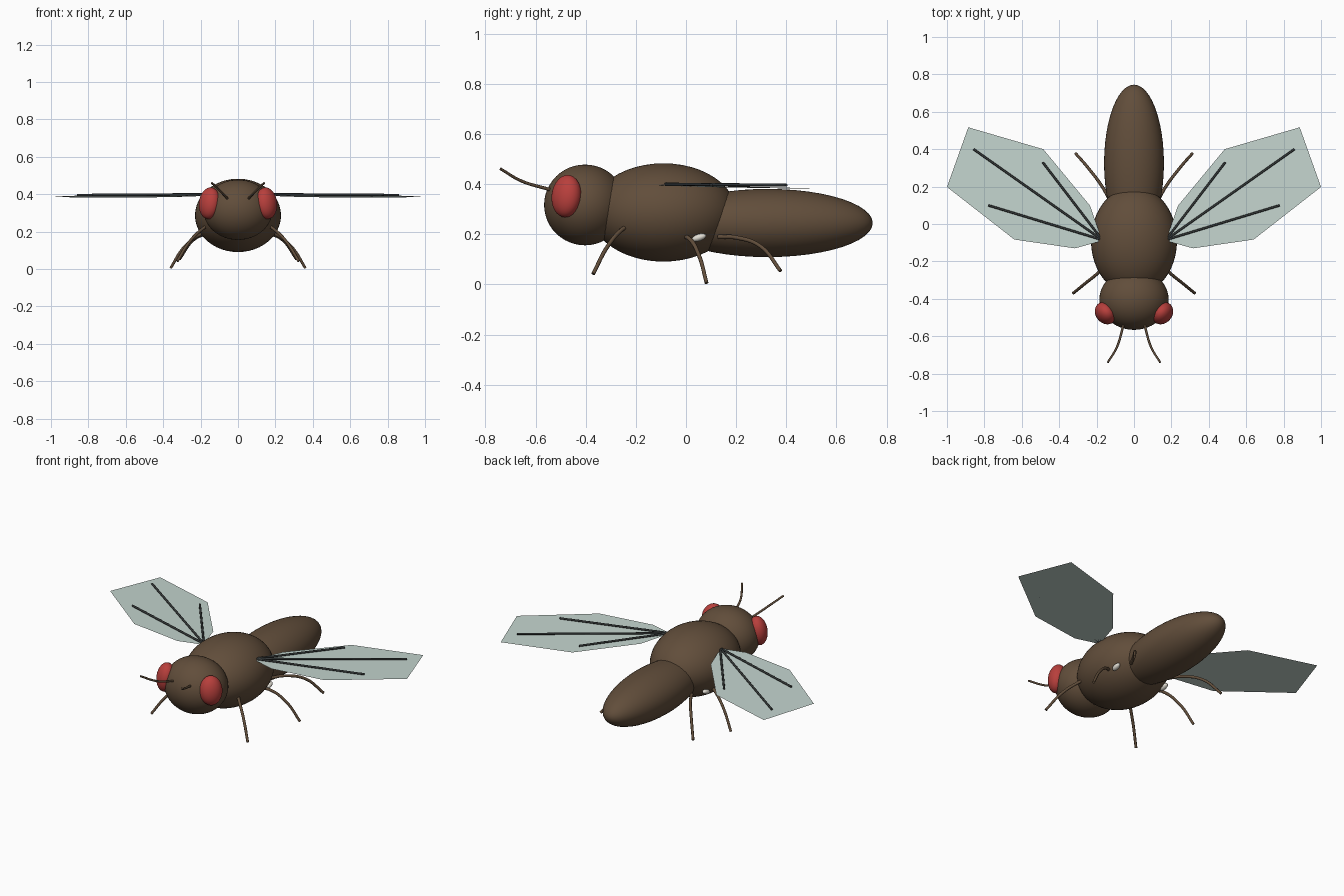
import bpy, bmesh
from math import radians
from mathutils import Vector

if "Cube" in bpy.data.objects:
    bpy.data.objects.remove(bpy.data.objects["Cube"])


def material(name, r, g, b):
    m = bpy.data.materials.new(name)
    m.diffuse_color = (r, g, b, 1)
    m.use_nodes = True
    m.node_tree.nodes["Principled BSDF"].inputs["Base Color"].default_value = m.diffuse_color
    return m


BROWN = material("brown", 0.12, 0.075, 0.043)
RED = material("red", 0.48, 0.05, 0.045)
MEMBRANE = material("membrane", 0.55, 0.66, 0.62)
VEIN = material("vein", 0.035, 0.04, 0.04)
PALE = material("pale", 0.75, 0.72, 0.65)


def ellipsoid(name, loc, radii, mat, rot=(0, 0, 0), seg=48, rings=24):
    bpy.ops.mesh.primitive_uv_sphere_add(segments=seg, ring_count=rings, location=loc,
                                         rotation=[radians(a) for a in rot])
    ob = bpy.context.object
    ob.name = name
    ob.scale = radii
    bpy.ops.object.shade_smooth()
    ob.data.materials.append(mat)
    return ob


def tube(name, pts, radius, mat, taper=1.0, smooth=True):
    cu = bpy.data.curves.new(name, 'CURVE')
    cu.dimensions = '3D'
    cu.bevel_depth = radius
    cu.bevel_resolution = 2
    cu.use_fill_caps = True
    cu.resolution_u = 8
    sp = cu.splines.new('BEZIER')
    sp.bezier_points.add(len(pts) - 1)
    for i, (bp, p) in enumerate(zip(sp.bezier_points, pts)):
        bp.co = p
        kind = 'AUTO' if smooth else 'VECTOR'
        bp.handle_left_type = bp.handle_right_type = kind
        bp.radius = 1 + (taper - 1) * i / (len(pts) - 1)
    cu.materials.append(mat)
    ob = bpy.data.objects.new(name, cu)
    bpy.context.collection.objects.link(ob)
    return ob


def sheet(name, pts, mat):
    me = bpy.data.meshes.new(name)
    bm = bmesh.new()
    bm.faces.new([bm.verts.new(p) for p in pts])
    bm.normal_update()
    for f in bm.faces:
        if f.normal.z < 0:
            f.normal_flip()
    bm.to_mesh(me)
    bm.free()
    me.materials.append(mat)
    ob = bpy.data.objects.new(name, me)
    bpy.context.collection.objects.link(ob)
    return ob


# body
ellipsoid("head", (0, -0.403, 0.317), (0.185, 0.163, 0.161), BROWN)
ellipsoid("thorax", (0, -0.09, 0.287), (0.23, 0.29, 0.196), BROWN)
ellipsoid("abdomen", (0, 0.325, 0.245), (0.16, 0.42, 0.136), BROWN)

# right-hand paths, mirrored below
LEGS = {
    "front_leg": [(0.15, -0.22, 0.24), (0.19, -0.26, 0.215), (0.26, -0.317, 0.145), (0.325, -0.37, 0.042)],
    "middle_leg": [(0.15, -0.02, 0.19), (0.20, 0.01, 0.185), (0.29, 0.052, 0.115), (0.36, 0.082, 0.006)],
    "hind_leg": [(0.13, 0.13, 0.19), (0.17, 0.20, 0.187), (0.245, 0.30, 0.15), (0.312, 0.377, 0.054)],
}
ANTENNA = [(0.05, -0.51, 0.37), (0.062, -0.56, 0.383), (0.09, -0.655, 0.412), (0.14, -0.74, 0.461)]
WING = [(0.17, -0.09, 0.396), (0.316, -0.13, 0.395), (0.64, -0.083, 0.394), (1.0, 0.198, 0.391),
        (0.886, 0.517, 0.383), (0.485, 0.40, 0.383), (0.235, 0.098, 0.388)]
VEIN_TIPS = [(0.78, 0.10, 0.398), (0.858, 0.40, 0.396), (0.488, 0.33, 0.396)]

for side, s in (("right", 1), ("left", -1)):
    flip = lambda pts: [(s * x, y, z) for x, y, z in pts]
    # eyes and halteres
    ellipsoid(f"{side}_eye", (s * 0.152, -0.477, 0.352), (0.052, 0.064, 0.085), RED,
              (0, s * -8, s * -40), 32, 16)
    ellipsoid(f"{side}_haltere", (s * 0.172, 0.052, 0.187), (0.016, 0.03, 0.014), PALE,
              (18, 0, 0), 16, 8)
    # legs and antennae
    for name, pts in LEGS.items():
        tube(f"{side}_{name}", flip(pts), 0.009, BROWN, 0.85)
    tube(f"{side}_antenna", flip(ANTENNA), 0.007, BROWN, 0.8)
    # wing with three veins
    sheet(f"{side}_wing", flip(WING), MEMBRANE)
    for i, tip in enumerate(VEIN_TIPS):
        tube(f"{side}_wing_vein_{i + 1}", flip([(0.17, -0.085, 0.4), tip]), 0.006, VEIN, 1.0, False)
